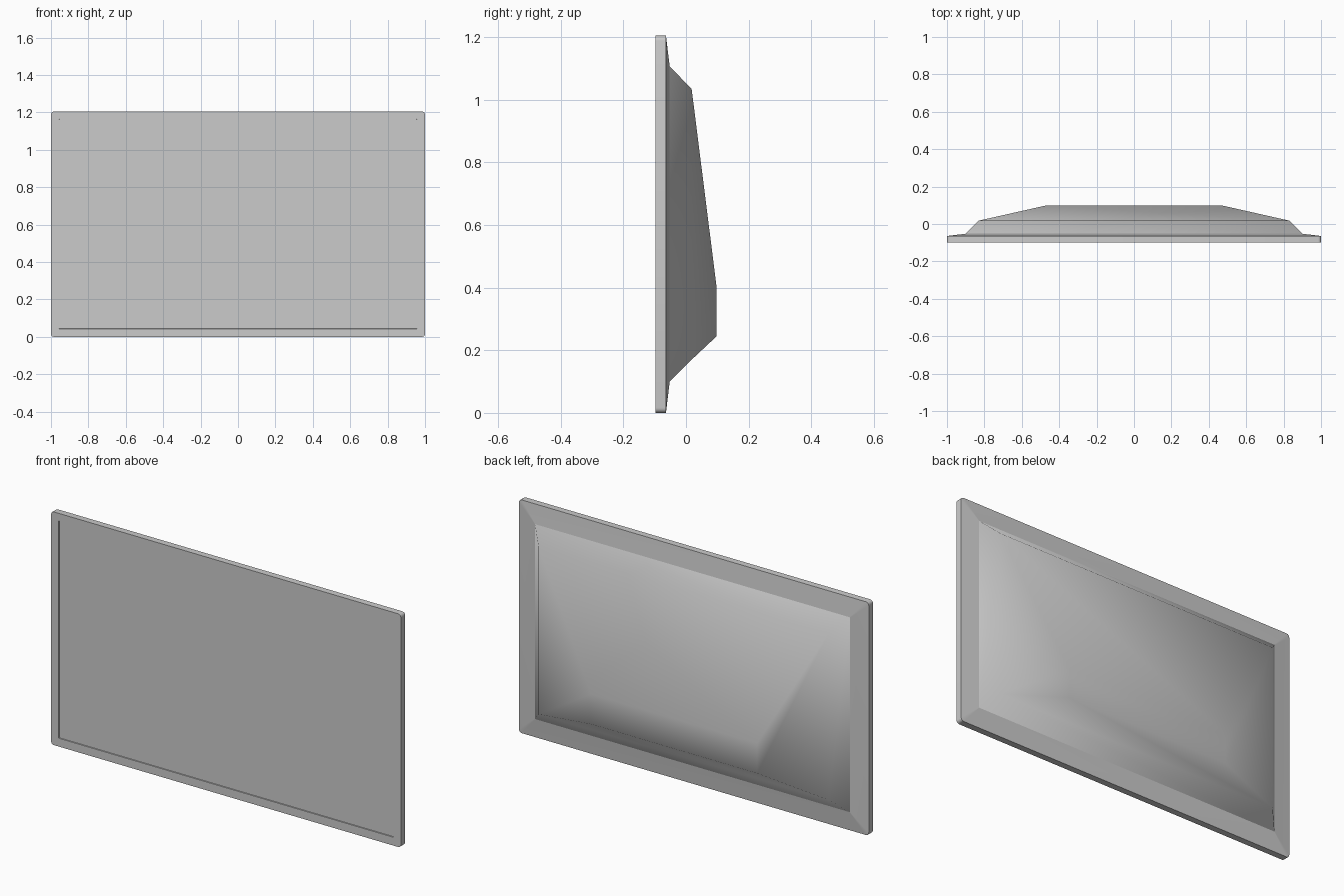
import bpy, bmesh, math

if "Cube" in bpy.data.objects:
    bpy.data.objects.remove(bpy.data.objects["Cube"])

def outline(x, z0, z1, y, r=0.0, seg=4):
    """Rectangle in the xz plane, with rounded corners when r > 0."""
    if r == 0:
        return [(x, y, z0), (x, y, z1), (-x, y, z1), (-x, y, z0)]
    pts = []
    centres = [(x - r, z0 + r, -90), (x - r, z1 - r, 0),
               (r - x, z1 - r, 90), (r - x, z0 + r, 180)]
    for cx, cz, start in centres:
        for i in range(seg + 1):
            a = math.radians(start + 90 * i / seg)
            pts.append((cx + r * math.cos(a), y, cz + r * math.sin(a)))
    return pts

def loft(name, outlines, cap_end=False, angle=30):
    """Join successive outlines into a skin, optionally closing the last."""
    bm = bmesh.new()
    rings = [[bm.verts.new(p) for p in o] for o in outlines]
    for a, b in zip(rings, rings[1:]):
        n = len(a)
        for i in range(n):
            j = (i + 1) % n
            bm.faces.new((a[i], b[i], b[j], a[j]))
    if cap_end:
        bm.faces.new(rings[-1])
    bmesh.ops.recalc_face_normals(bm, faces=bm.faces)
    # Outward check: face furthest along the lofting direction
    last = max(bm.faces, key=lambda f: abs(f.normal.y) * f.calc_area())
    direction = outlines[-1][0][1] - outlines[0][0][1]
    if last.normal.y * direction < 0:
        bmesh.ops.reverse_faces(bm, faces=bm.faces)
    me = bpy.data.meshes.new(name)
    bm.to_mesh(me)
    bm.free()
    ob = bpy.data.objects.new(name, me)
    bpy.context.collection.objects.link(ob)
    bpy.context.view_layer.objects.active = ob
    ob.select_set(True)
    bpy.ops.object.shade_smooth_by_angle(angle=math.radians(angle))
    ob.select_set(False)
    return ob

TOP = 1.205

# Display body: back flange, rim, front bezel and slightly recessed screen
loft("display_frame", [
    outline(0.90, 0.10, 1.107, -0.052, 0.001),
    outline(1.00, 0.0, TOP, -0.064, 0.016),
    outline(1.00, 0.0, TOP, -0.098, 0.016),
    outline(0.957, 0.043, TOP - 0.04, -0.098, 0.002),
    outline(0.956, 0.044, TOP - 0.041, -0.094, 0.002),
], cap_end=True)

# Bulging rear housing, fully smooth shaded
loft("back_shell", [
    outline(0.90, 0.10, 1.107, -0.052),
    outline(0.83, 0.17, 1.035, 0.018),
    outline(0.475, 0.245, 0.40, 0.098),
], cap_end=True, angle=80)
